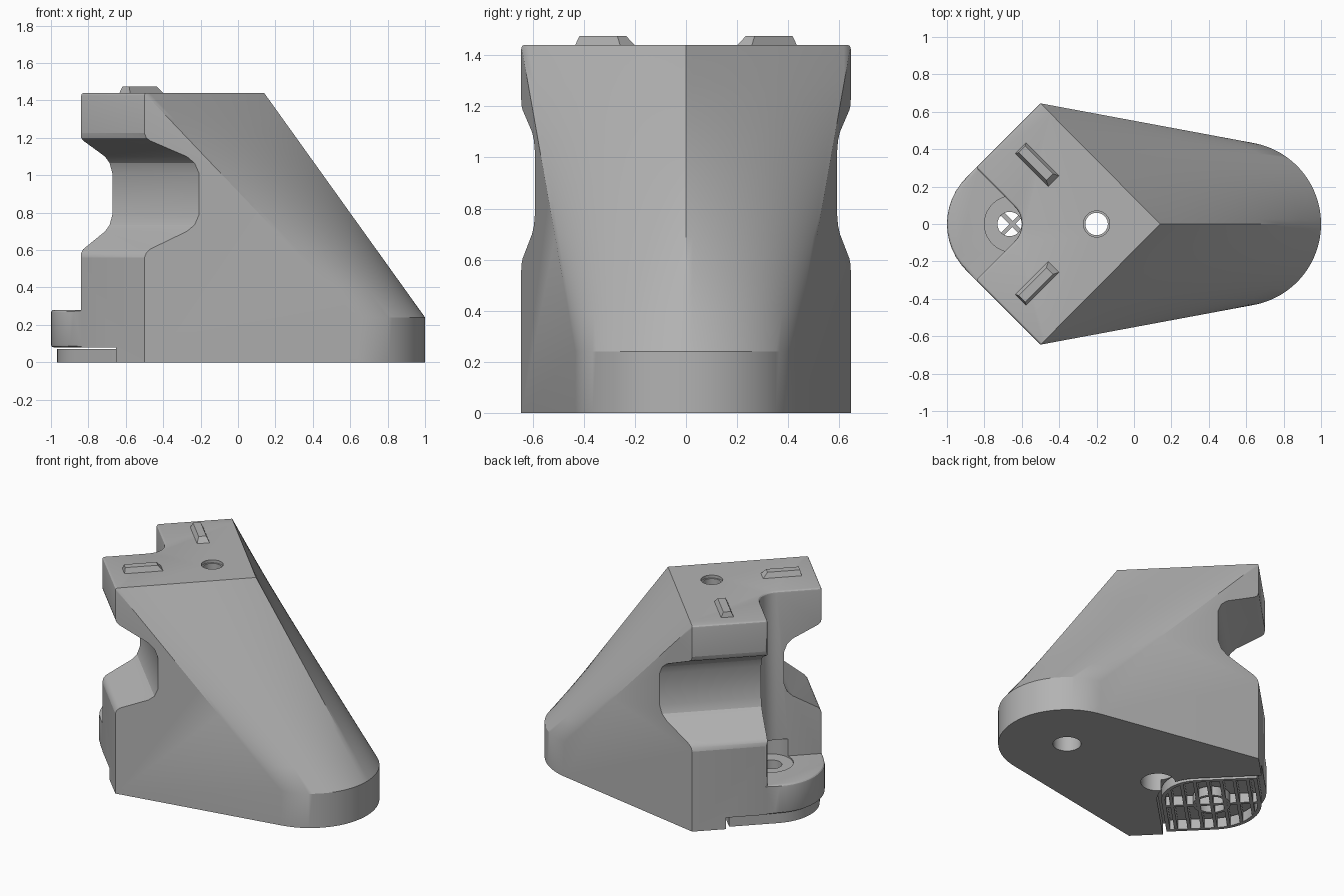
import bpy, bmesh, math
from mathutils import Vector

if "Cube" in bpy.data.objects:
    bpy.data.objects.remove(bpy.data.objects["Cube"])

grey = bpy.data.materials.new("light_grey")
grey.use_nodes = True
colour = (0.45, 0.45, 0.45, 1)
grey.diffuse_color = colour
grey.node_tree.nodes["Principled BSDF"].inputs["Base Color"].default_value = colour

TOP, RIM = 1.44, 0.24
CX = -0.65          # centre of the square foot, whose sides run at 45 degrees
S = math.sqrt(0.5)


def diag(a, b):
    """Diagonal coordinates around the foot centre to x, y."""
    return (CX + (a + b) * S, (a - b) * S)


def finish(name, bm):
    bmesh.ops.remove_doubles(bm, verts=bm.verts, dist=1e-5)
    bmesh.ops.recalc_face_normals(bm, faces=bm.faces)
    mesh = bpy.data.meshes.new(name)
    bm.to_mesh(mesh)
    bm.free()
    ob = bpy.data.objects.new(name, mesh)
    bpy.context.collection.objects.link(ob)
    mesh.materials.append(grey)
    return ob


def extrude(name, loop, offset):
    """Solid made by sweeping a closed loop of points along an offset."""
    bm = bmesh.new()
    face = bm.faces.new([bm.verts.new(p) for p in loop])
    new = bmesh.ops.extrude_face_region(bm, geom=[face])["geom"]
    moved = [v for v in new if isinstance(v, bmesh.types.BMVert)]
    bmesh.ops.translate(bm, verts=moved, vec=Vector(offset))
    return finish(name, bm)


def prism(name, plan, z0, z1):
    return extrude(name, [(x, y, z0) for x, y in plan], (0, 0, z1 - z0))


def cylinder(name, x, r, z0, z1, n=40):
    ring = [(x + r * math.cos(math.tau * i / n), r * math.sin(math.tau * i / n)) for i in range(n)]
    return prism(name, ring, z0, z1)


def corner(c, r, start, n=12):
    """Quarter arc in diagonal coordinates, centred on a = b = c."""
    return [diag(c + r * math.cos(start + math.pi / 2 * i / n),
                 c + r * math.sin(start + math.pi / 2 * i / n)) for i in range(n + 1)]


def rounded_square(lo, hi, r_out, r_in):
    return (corner(hi - r_in, r_in, 0) + [diag(lo, hi)]
            + corner(lo + r_out, r_out, math.pi) + [diag(hi, lo)])


def boolean(ob, tool, operation, keep=False):
    mod = ob.modifiers.new("cut", "BOOLEAN")
    mod.operation, mod.object, mod.solver = operation, tool, "EXACT"
    bpy.context.view_layer.objects.active = ob
    bpy.ops.object.modifier_apply(modifier=mod.name)
    if not keep:
        bpy.data.objects.remove(tool)


def smooth(ob):
    bpy.ops.object.select_all(action="DESELECT")
    ob.select_set(True)
    bpy.context.view_layer.objects.active = ob
    bpy.ops.object.shade_smooth_by_angle(angle=math.radians(25))


# Main body: square top corner lofted down to a round nose
def make_body(n=48, rows=8):
    bm = bmesh.new()
    nose, radius, wide = 0.56, 0.44, 0.645
    span = math.radians(79.5)
    arc = [(nose + radius * math.cos(t), radius * math.sin(t))
           for t in (-span + 2 * span * i / n for i in range(n + 1))]
    edge = [(0.14 - 0.64 * abs(2 * i / n - 1), wide * (2 * i / n - 1)) for i in range(n + 1)]
    # notched left end, from back corner round to front corner
    notch = [(x, y) for x, y in corner(0.074 - 0.13, 0.13, 0, 8)][::-1]
    if notch[0][1] < 0:
        notch.reverse()
    left = [(-0.845, 0.3)] + notch + [(-0.845, -0.3)]
    grid = [[bm.verts.new((*Vector(a).lerp(Vector(e), k / rows), RIM + (TOP - RIM) * k / rows))
             for a, e in zip(arc, edge)] for k in range(rows + 1)]
    base = [bm.verts.new((x, y, 0)) for x, y in arc]
    for low, high in zip([base] + grid, grid):
        for i in range(n):
            bm.faces.new((low[i], low[i + 1], high[i + 1], high[i]))
    front = bm.verts.new((-0.5, -wide, 0))
    back = bm.verts.new((-0.5, wide, 0))
    bm.faces.new([front, base[0]] + [row[0] for row in grid])
    bm.faces.new([back, base[n]] + [row[n] for row in grid])
    lows = [bm.verts.new((x, y, 0)) for x, y in left]
    highs = [bm.verts.new((x, y, TOP)) for x, y in left]
    low_run = [back] + lows + [front]
    high_run = [grid[-1][n]] + highs + [grid[-1][0]]
    for i in range(len(low_run) - 1):
        bm.faces.new((low_run[i], low_run[i + 1], high_run[i + 1], high_run[i]))
    bm.faces.new(base + low_run)
    bm.faces.new(grid[-1] + highs)
    # soften the arm tops and the upright arm edges
    soft = [bm.edges.get(pair) for pair in zip(high_run, high_run[1:])]
    soft += [bm.edges.get((lows[i], highs[i])) for i in (0, -1)]
    bmesh.ops.recalc_face_normals(bm, faces=bm.faces)
    bmesh.ops.bevel(bm, geom=soft, offset=0.015, segments=3, profile=0.5,
                    affect="EDGES", clamp_overlap=False)
    return finish("body", bm)


body = make_body()

# Waist recess swept along both diagonal walls: (depth, height)
waist = [(-0.1, 0.56), (0, 0.56), (0.008, 0.585), (0.025, 0.605), (0.19, 0.7), (0.225, 0.735),
         (0.245, 0.79), (0.245, 1.01), (0.225, 1.065), (0.19, 1.1), (0.025, 1.185),
         (0.008, 1.2), (0, 1.225), (-0.1, 1.225)]
for side in (1, -1):
    loop = [(x, side * y, z) for (x, y), z in ((diag(0.02, d - 0.35), z) for d, z in waist)]
    boolean(body, extrude("waist_cutter", loop, (1.2 * S, side * 1.2 * S, 0)), "DIFFERENCE")

# Pocket above the foot, then the round-cornered shelf
boolean(body, prism("pocket_cutter", rounded_square(-0.5, 0.345, 0.1, 0.27), -0.1, 0.08), "DIFFERENCE")
shelf = prism("shelf", rounded_square(-0.35, 0.3, 0.35, 0.2), 0.08, 0.28)
bm = bmesh.new()
bm.from_mesh(shelf.data)
rim_edges = [e for e in bm.edges if abs(e.verts[0].co.z - e.verts[1].co.z) < 1e-4
             and all(v.co.x < -0.86 for v in e.verts)]
bmesh.ops.bevel(bm, geom=rim_edges, offset=0.015, segments=3, profile=0.5, affect="EDGES")
bm.to_mesh(shelf.data)
bm.free()
boolean(body, shelf, "UNION")

# Screw holes: x, radius, bottom, top
for x, r, z0, z1 in ((-0.2, 0.06, -0.1, 1.6), (-0.2, 0.11, -0.1, 1.2), (-0.2, 0.07, 1.42, 1.6),
                     (nose_x := 0.56, 0.09, -0.1, 0.3),
                     (-0.665, 0.065, -0.1, 0.35), (CX, 0.15, 0.27, 0.4)):
    boolean(body, cylinder("hole_cutter", x, r, z0, z1), "DIFFERENCE")
smooth(body)

# Locating bars on top, with tapered sides and a sloped inner end
for side, name in ((1, "back_bar"), (-1, "front_bar")):
    bm = bmesh.new()
    bmesh.ops.create_cube(bm, size=1)
    for v in bm.verts:
        u, w, up = v.co.x * 0.26, v.co.y * 0.09, v.co.z > 0
        if up:
            w *= 0.55
            u -= 0.04 if u > 0 else -0.01
        v.co = (-0.515 + (u + w) * S, side * (0.315 + (w - u) * S), 1.475 if up else TOP - 0.01)
    finish(name, bm)

# Open grid foot under the shelf
HALF, FOOT_TOP = 0.318, 0.07
outline = prism("foot_outline", rounded_square(-HALF, HALF, HALF, 0.25), 0, FOOT_TOP)
rim = prism("foot_rim", rounded_square(-HALF, HALF, HALF, 0.25), 0, FOOT_TOP)
inner = HALF - 0.025
boolean(rim, prism("rim_cutter", rounded_square(-inner, inner, inner, 0.225), -0.1, 0.2), "DIFFERENCE")
smooth(rim)


def rib(name, a0, a1, b0, b1):
    ob = prism(name, [diag(a0, b0), diag(a1, b0), diag(a1, b1), diag(a0, b1)], 0.001, FOOT_TOP - 0.001)
    boolean(ob, outline, "INTERSECT", keep=True)


for i in range(-3, 4):
    c = i * 0.085
    rib("foot_rib", -0.31, 0.31, c - 0.011, c + 0.011)
rib("foot_cross_rib", -0.012, 0.012, -0.31, 0.31)
bpy.data.objects.remove(outline)

ring = cylinder("foot_ring", CX, 0.12, 0.002, FOOT_TOP - 0.002)
boolean(ring, cylinder("ring_cutter", CX, 0.1, -0.1, 0.2), "DIFFERENCE")
smooth(ring)
